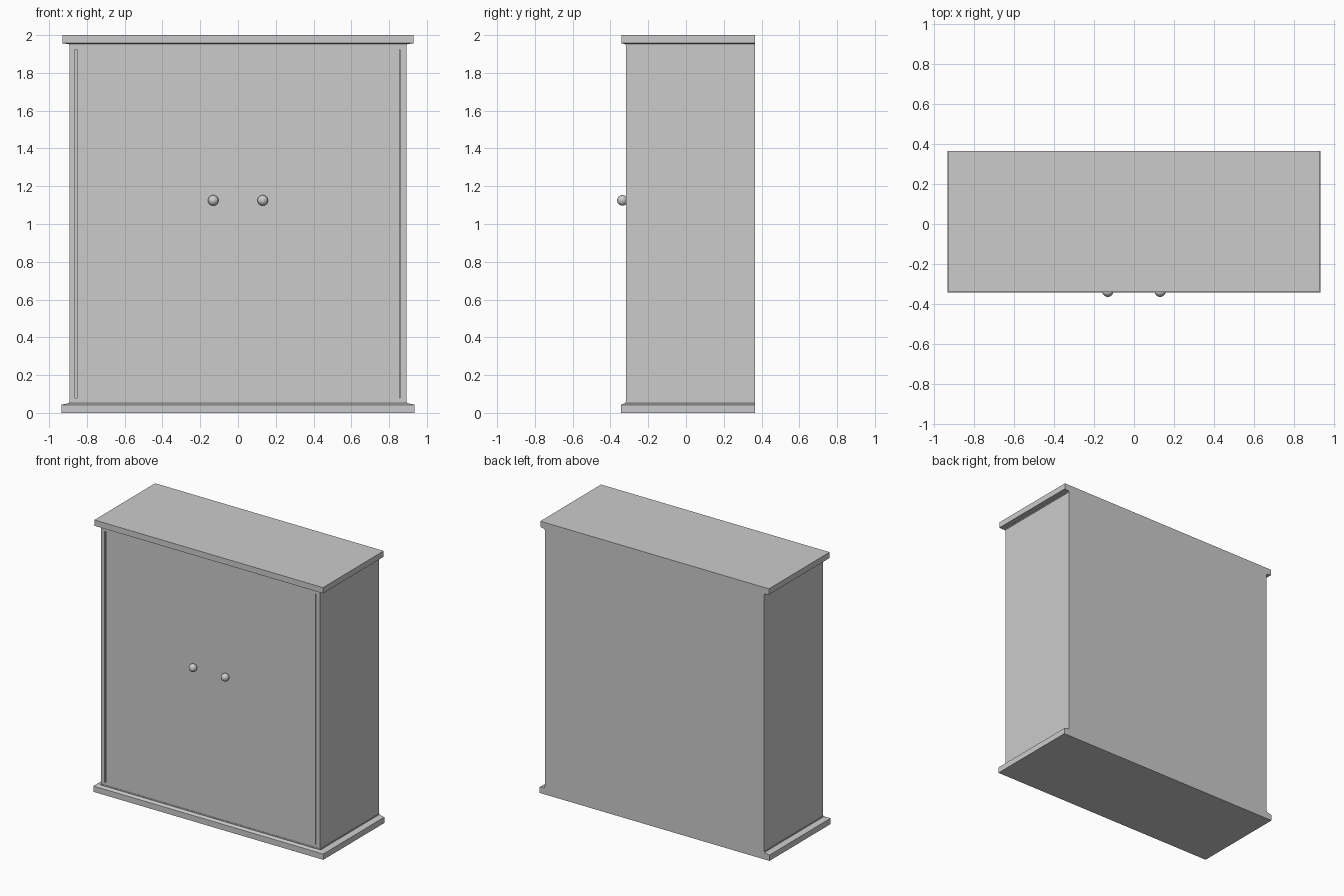
import bpy, bmesh

if "Cube" in bpy.data.objects:
    bpy.data.objects.remove(bpy.data.objects["Cube"])

BACK = 0.365


def stack(name, rings):
    """Rectangular rings (half width, front y, z) stacked upward, with a shared flat back."""
    bm = bmesh.new()
    loops = []
    for hx, yf, z in rings:
        loops.append([bm.verts.new(p) for p in
                      ((-hx, yf, z), (hx, yf, z), (hx, BACK, z), (-hx, BACK, z))])
    for a, b in zip(loops, loops[1:]):
        for i in range(4):
            j = (i + 1) % 4
            bm.faces.new((a[i], a[j], b[j], b[i]))
    bm.faces.new(loops[0][::-1])
    bm.faces.new(loops[-1])
    bmesh.ops.recalc_face_normals(bm, faces=bm.faces)
    me = bpy.data.meshes.new(name)
    bm.to_mesh(me)
    bm.free()
    ob = bpy.data.objects.new(name, me)
    bpy.context.collection.objects.link(ob)
    return ob


def groove(body, name, x0, x1):
    """Shallow vertical slot at the outer edge of a door."""
    bpy.ops.mesh.primitive_cube_add(size=1, location=((x0 + x1) / 2, -0.318, 1.0025))
    cutter = bpy.context.object
    cutter.name = name
    cutter.scale = (x1 - x0, 0.024, 1.845)
    cutter.hide_render = True
    cutter.hide_set(True)
    cutter.display_type = 'WIRE'
    mod = body.modifiers.new(name, 'BOOLEAN')
    mod.operation = 'DIFFERENCE'
    mod.solver = 'EXACT'
    mod.object = cutter


# Cabinet body with flush doors
body = stack("cabinet_body", [(0.892, -0.318, 0.05), (0.892, -0.318, 1.952)])
groove(body, "left_door_gap_cutter", -0.862, -0.852)
groove(body, "right_door_gap_cutter", 0.854, 0.858)

# Base board, sloping in to the body
stack("base_board", [(0.935, -0.344, 0.0), (0.935, -0.344, 0.043),
                     (0.895, -0.321, 0.052), (0.895, -0.321, 0.06)])

# Top board, with a sloped lip below
stack("top_board", [(0.895, -0.321, 1.945), (0.895, -0.321, 1.952),
                    (0.93, -0.341, 1.957), (0.93, -0.341, 2.0)])

# Round door knobs
for side, sx in (("left", -1), ("right", 1)):
    bpy.ops.mesh.primitive_uv_sphere_add(segments=32, ring_count=16, radius=0.028,
                                         location=(sx * 0.131, -0.337, 1.125))
    bpy.context.object.name = side + "_door_knob"
    bpy.ops.object.shade_smooth_by_angle()
